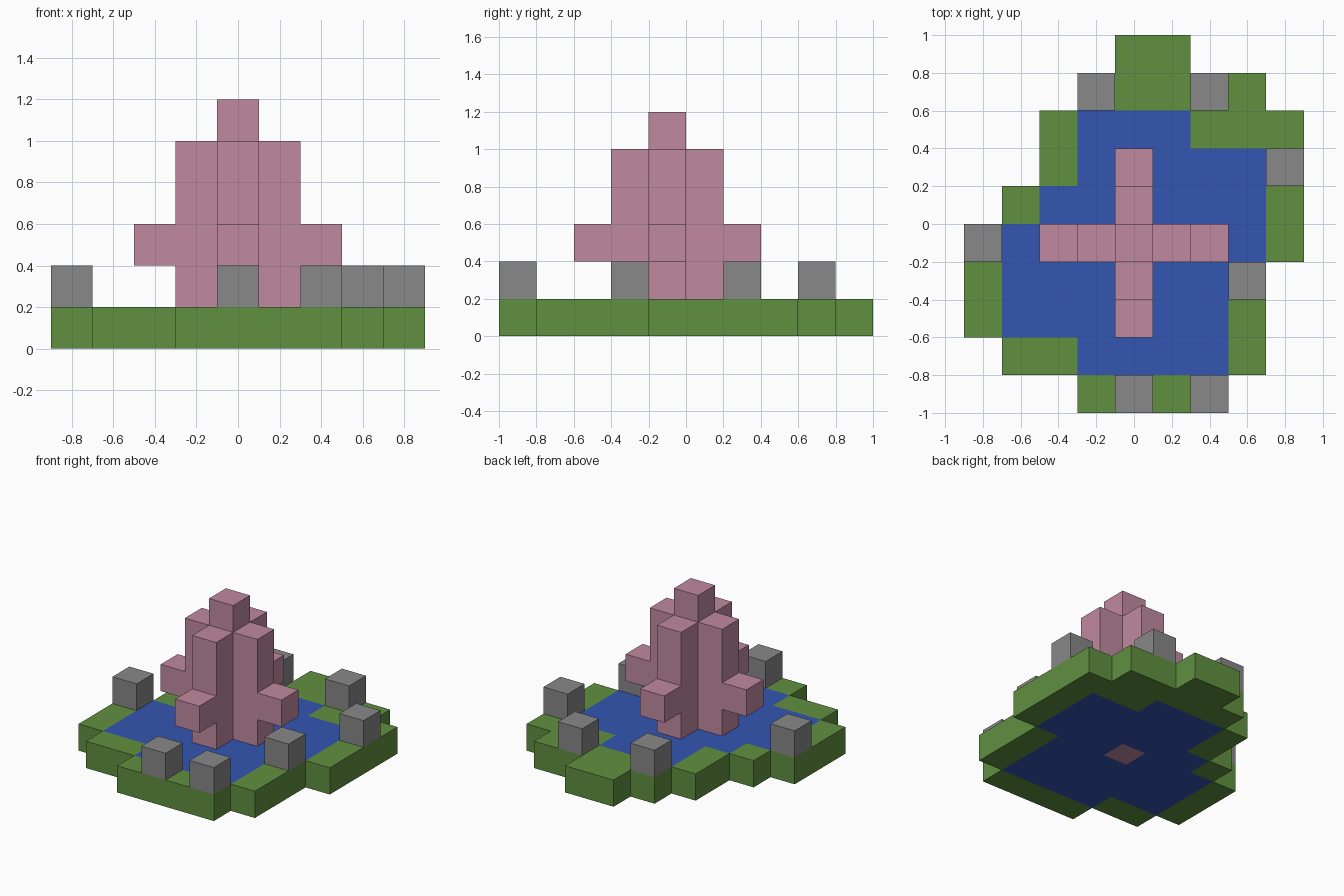
import bpy
import bmesh
from mathutils import Vector

if "Cube" in bpy.data.objects:
    bpy.data.objects.remove(bpy.data.objects["Cube"], do_unlink=True)

UNIT = 0.2

# Ground plan, back row first: G grass, S stone on grass, W water, T fountain core
PLAN = [
    "....GG...",
    "...SGGSG.",
    "..GWWWGGG",
    "..GWWWWWS",
    ".GWWWWWWG",
    "SWWWTWWWG",
    "GWWWWWWS.",
    "GWWWWWWG.",
    ".GGWWWWG.",
    "...GSGS..",
]
ROWS, COLS = len(PLAN), len(PLAN[0])


def material(name, color):
    mat = bpy.data.materials.new(name)
    mat.use_nodes = True
    mat.diffuse_color = (*color, 1)
    mat.node_tree.nodes["Principled BSDF"].inputs["Base Color"].default_value = (*color, 1)
    return mat


def plan_cells(letters, level):
    """Grid cells of the plan marked with any of the letters."""
    return {(c, ROWS - 1 - r, level)
            for r, row in enumerate(PLAN) for c, ch in enumerate(row) if ch in letters}


def block_object(name, cells, mat):
    """Closed shell around a set of grid cells, with no inner walls."""
    bm = bmesh.new()
    for cell in cells:
        center = Vector(cell) + Vector((0.5, 0.5, 0.5))
        for axis in range(3):
            for sign in (-1, 1):
                step = [0, 0, 0]
                step[axis] = sign
                if tuple(a + b for a, b in zip(cell, step)) in cells:
                    continue
                n = Vector(step) / 2
                u = Vector((n.y, n.z, n.x)) * sign
                v = n.cross(u) * 2
                corners = (-u - v, u - v, u + v, v - u)
                bm.faces.new([bm.verts.new(center + n + k) for k in corners])
    bmesh.ops.remove_doubles(bm, verts=bm.verts, dist=0.01)
    for vert in bm.verts:
        vert.co = (vert.co - Vector((COLS / 2, ROWS / 2, 0))) * UNIT
    bm.normal_update()
    mesh = bpy.data.meshes.new(name)
    bm.to_mesh(mesh)
    bm.free()
    mesh.materials.append(mat)
    obj = bpy.data.objects.new(name, mesh)
    bpy.context.collection.objects.link(obj)


grass = material("grass green", (0.117, 0.279, 0.051))
water = material("water blue", (0.034, 0.093, 0.445))
stone = material("stone grey", (0.246, 0.246, 0.246))
pink = material("fountain pink", (0.527, 0.254, 0.352))

# Bank and pond share one flush layer
block_object("grass_bank", plan_cells("GS", 0), grass)
block_object("pond_water", plan_cells("W", 0), water)

# Loose stones around the bank
for i, cell in enumerate(sorted(plan_cells("S", 1))):
    block_object(f"stone_{i + 1}", {cell}, stone)

# Fountain: tall core, four lower columns, one short spout on each
(cx, cy, _), = plan_cells("T", 0)
fountain = {(cx, cy, z) for z in range(6)}
for dx, dy in ((1, 0), (-1, 0), (0, 1), (0, -1)):
    fountain |= {(cx + dx, cy + dy, z) for z in range(1, 5)}
    fountain.add((cx + 2 * dx, cy + 2 * dy, 2))
block_object("fountain", fountain, pink)
